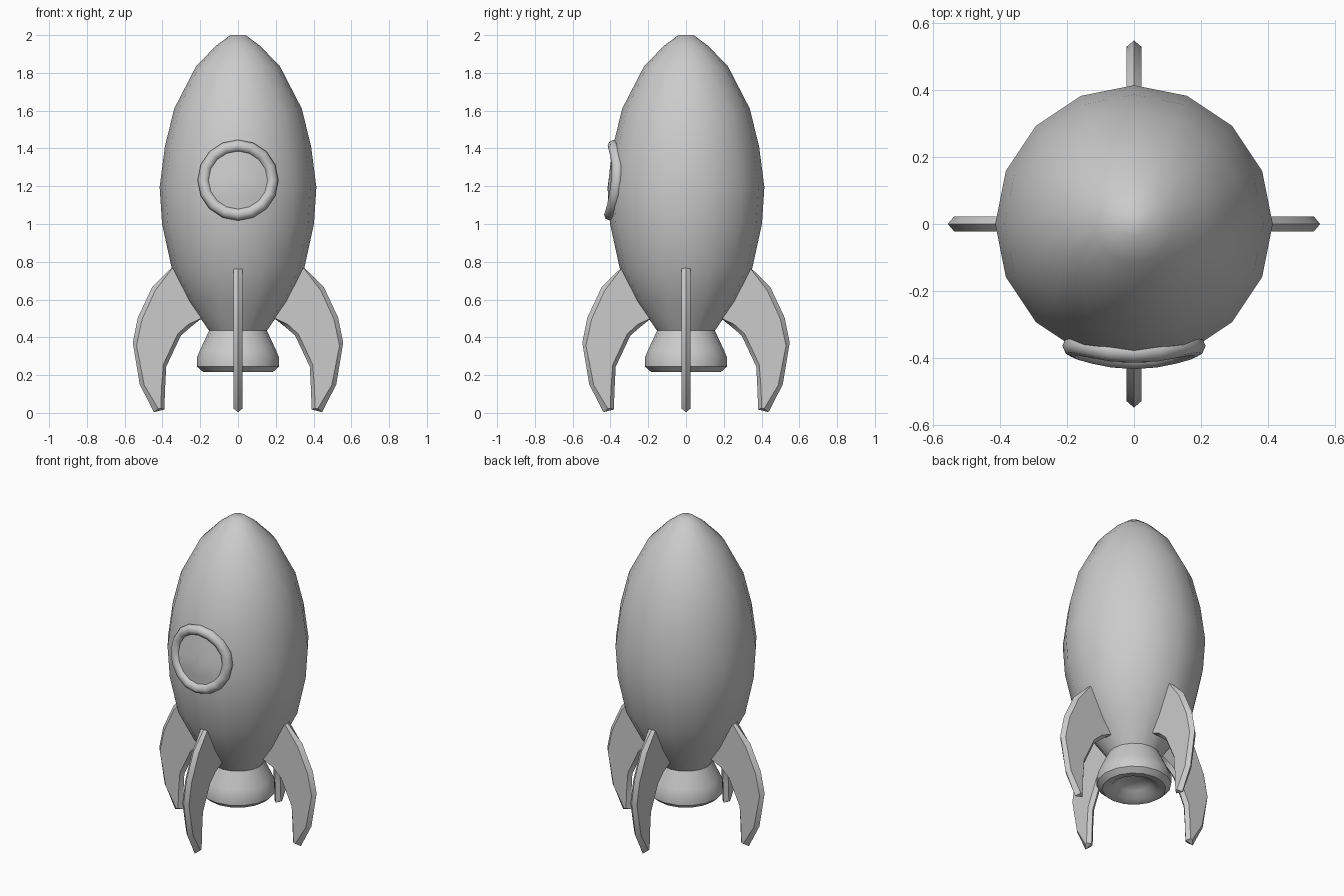
import bpy, bmesh
from math import sin, cos, pi, radians, sqrt
from mathutils import Matrix, Vector

cube = bpy.data.objects.get("Cube")
if cube:
    bpy.data.objects.remove(cube, do_unlink=True)

# One plain grey for everything
grey = bpy.data.materials.new("plain grey")
grey.use_nodes = True
colour = (0.6, 0.6, 0.6, 1)
grey.diffuse_color = colour
grey.node_tree.nodes["Principled BSDF"].inputs["Base Color"].default_value = colour


def finish(name, bm, angle=40):
    bmesh.ops.recalc_face_normals(bm, faces=bm.faces)
    mesh = bpy.data.meshes.new(name)
    bm.to_mesh(mesh)
    bm.free()
    mesh.materials.append(grey)
    ob = bpy.data.objects.new(name, mesh)
    bpy.context.collection.objects.link(ob)
    bpy.ops.object.select_all(action="DESELECT")
    ob.select_set(True)
    bpy.context.view_layer.objects.active = ob
    bpy.ops.object.shade_smooth_by_angle(angle=radians(angle))
    return ob


def skin(bm, rings, closed=True):
    """Join successive rows of vertices with quads."""
    for a, b in zip(rings, rings[1:]):
        n = len(a)
        for i in range(n if closed else n - 1):
            j = (i + 1) % n
            bm.faces.new((a[i], a[j], b[j], b[i]))


def lathe(name, profile, angle, sides=16):
    bm = bmesh.new()
    rings = [[bm.verts.new((r * cos(2 * pi * i / sides), r * sin(2 * pi * i / sides), z))
              for i in range(sides)] for r, z in profile]
    skin(bm, rings)
    bm.faces.new(rings[0])
    bm.faces.new(rings[-1])
    return finish(name, bm, angle)


# Hull and engine nozzle
hull_profile = [(0.04, 2.0), (0.115, 1.945), (0.222, 1.835), (0.338, 1.61), (0.387, 1.41),
                (0.415, 1.195), (0.402, 1.0), (0.352, 0.77), (0.26, 0.59), (0.153, 0.435)]
lathe("hull", hull_profile, 50)
lathe("nozzle", [(0.153, 0.435), (0.2, 0.335), (0.217, 0.295), (0.217, 0.245), (0.185, 0.217),
                 (0.135, 0.225), (0.1, 0.26), (0.04, 0.28)], 40)


def on_hull(x, z, lift=0.0):
    """Point on the front of the hull."""
    for (r1, z1), (r2, z2) in zip(hull_profile, hull_profile[1:]):
        if z2 <= z <= z1:
            r = r2 + (r1 - r2) * (z - z2) / (z1 - z2)
            return Vector((x, -sqrt(r * r - x * x) * 0.992 - lift, z))


# Porthole rim: a tube that follows the hull
centre_z = 1.232
bm = bmesh.new()
rings = []
for i in range(16):
    a = 2 * pi * i / 16
    mid = on_hull(0.182 * cos(a), centre_z + 0.182 * sin(a))
    out = Vector((cos(a), 0, sin(a)))
    rings.append([bm.verts.new(mid + 0.032 * (out * cos(t) - Vector((0, 1, 0)) * sin(t)))
                  for t in (2 * pi * k / 8 for k in range(8))])
skin(bm, rings + rings[:1])
finish("porthole_rim", bm, 60)

# Porthole glass: a thin curved plate over the hull
bm = bmesh.new()
rings = [[bm.verts.new(on_hull(r * cos(a), centre_z + r * sin(a), 0.004))
          for a in (2 * pi * i / 16 for i in range(16))] for r in (0.17, 0.11, 0.05)]
skin(bm, rings)
bm.faces.new(rings[-1])
finish("porthole_glass", bm, 60)

# Fins: leading and trailing edge points, with a ridge around the rim
leading = [(0.33, 0.767), (0.352, 0.767), (0.455, 0.665), (0.53, 0.505),
           (0.557, 0.37), (0.52, 0.15), (0.445, 0.004)]
trailing = [(0.17, 0.50), (0.2, 0.495), (0.25, 0.455), (0.302, 0.41),
            (0.38, 0.245), (0.386, 0.13), (0.39, 0.018)]


def fin(name, turn, reach):
    bm = bmesh.new()
    rows = []
    for k, (p, q) in enumerate(zip(leading, trailing)):
        p, q = Vector((p[0] + reach, 0, p[1])), Vector((q[0] + reach, 0, q[1]))
        step = (q - p).normalized() * (0.024 if k > 1 else 0.004)
        lift = Vector((0, 0, 0.012 if k == len(leading) - 1 else 0))
        side = Vector((0, 0.023, 0))
        loop = (p, p + step + side + lift, q - step * 0.8 + side + lift,
                q, q - step * 0.8 - side + lift, p + step - side + lift)
        rows.append([bm.verts.new(v) for v in loop])
    skin(bm, rows)
    for end in (rows[0], rows[-1]):
        bm.faces.new((end[0], end[1], end[2], end[3]))
        bm.faces.new((end[0], end[3], end[4], end[5]))
    bmesh.ops.transform(bm, matrix=Matrix.Rotation(turn, 4, "Z"), verts=bm.verts)
    finish(name, bm, 35)


for i, label in enumerate(("left", "back", "right", "front")):
    fin(label + "_fin", i * pi / 2, -0.008 if i % 2 else 0.0)
